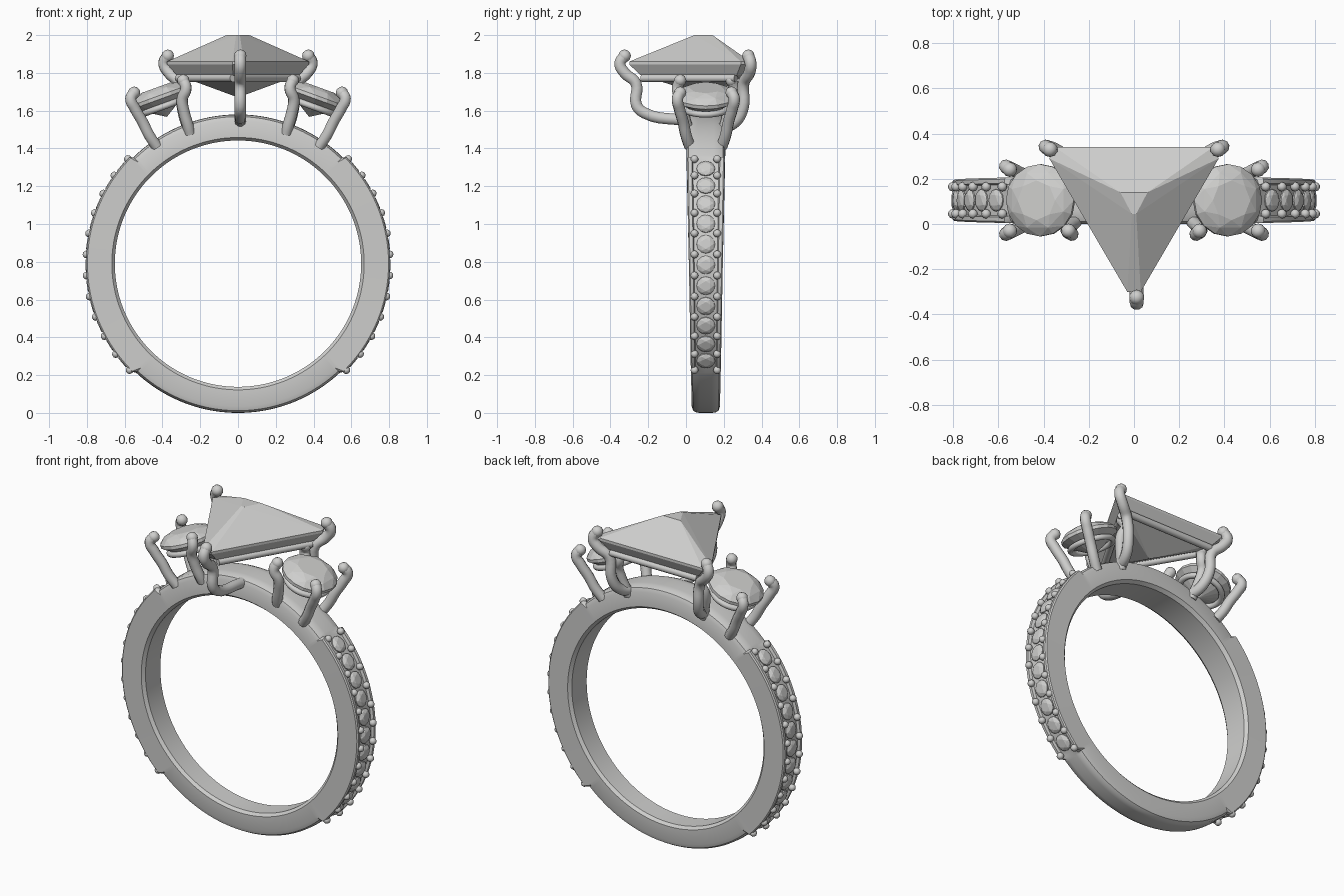
import bpy, bmesh
from math import sin, cos, pi, radians
from mathutils import Matrix, Vector

old = bpy.data.objects.get("Cube")
if old:
    bpy.data.objects.remove(old, do_unlink=True)

metal = bpy.data.materials.new("pale_grey")
metal.use_nodes = True
GREY = (0.62, 0.62, 0.61, 1)
metal.diffuse_color = GREY
metal.node_tree.nodes["Principled BSDF"].inputs["Base Color"].default_value = GREY

CZ, CY = 0.79, 0.105      # ring centre height and depth
PAVE_LOW, PAVE_HIGH = -45.5, 44.5


def activate(ob):
    bpy.ops.object.select_all(action='DESELECT')
    ob.select_set(True)
    bpy.context.view_layer.objects.active = ob


def finish(bm, name, smooth=None):
    """Turn a bmesh into an object, flat unless a smoothing angle is given."""
    bmesh.ops.recalc_face_normals(bm, faces=bm.faces)
    mesh = bpy.data.meshes.new(name)
    bm.to_mesh(mesh)
    bm.free()
    mesh.materials.append(metal)
    ob = bpy.data.objects.new(name, mesh)
    bpy.context.collection.objects.link(ob)
    if smooth:
        activate(ob)
        bpy.ops.object.shade_smooth_by_angle(angle=radians(smooth))
    return ob


def add_hull(bm, points, matrix=Matrix()):
    verts = [bm.verts.new(matrix @ Vector(p)) for p in points]
    bmesh.ops.convex_hull(bm, input=verts)


def add_ball(bm, at, radius):
    bmesh.ops.create_icosphere(bm, subdivisions=2, radius=radius,
                               matrix=Matrix.Translation(at))


def tube(name, points, radius, closed=False, tip=0):
    """Round wire through the points, with an optional ball at its first point."""
    curve = bpy.data.curves.new(name, 'CURVE')
    curve.dimensions = '3D'
    curve.bevel_depth = radius
    curve.bevel_resolution = 3
    curve.resolution_u = 5
    curve.use_fill_caps = True
    spline = curve.splines.new('BEZIER')
    spline.bezier_points.add(len(points) - 1)
    for bp, p in zip(spline.bezier_points, points):
        bp.co = p
        bp.handle_left_type = bp.handle_right_type = 'AUTO'
    spline.use_cyclic_u = closed
    ob = bpy.data.objects.new(name, curve)
    bpy.context.collection.objects.link(ob)
    mesh = bpy.data.meshes.new_from_object(
        ob.evaluated_get(bpy.context.evaluated_depsgraph_get()))
    bpy.data.objects.remove(ob, do_unlink=True)
    bm = bmesh.new()
    bm.from_mesh(mesh)
    bpy.data.meshes.remove(mesh)
    if tip:
        add_ball(bm, points[0], tip)
    return finish(bm, name, 50)


def circle(radius, z, count, turn=0.0):
    return [(radius * cos(2 * pi * (i + turn) / count),
             radius * sin(2 * pi * (i + turn) / count), z) for i in range(count)]


def round_gem(r, n):
    return (circle(r * 0.55, r * 0.28, n) + circle(r * 0.82, r * 0.18, n, 0.5)
            + circle(r, 0, 2 * n) + circle(r, -r * 0.12, 2 * n)
            + [(0, 0, -r * 0.75)])


# Band: half profiles of (radius, share of half width)
INNER = [(0.652, 0.0), (0.652, 0.8), (0.668, 1.0)]
PLAIN = INNER + [(0.755, 1.0), (0.778, 0.9), (0.788, 0.68), (0.79, 0.4), (0.79, 0.0)]
PAVE = INNER + [(0.797, 1.0), (0.804, 0.93), (0.804, 0.74), (0.788, 0.68), (0.788, 0.0)]

half = []
steps = 44
for i in range(steps + 1):
    half.append((PAVE_LOW + (PAVE_HIGH - PAVE_LOW) * i / steps, PAVE))
for i in range(steps + 1):
    a = PAVE_HIGH + 1 + (89 - PAVE_HIGH) * i / steps
    half.append((a, PLAIN))
for i in range(steps + 1):
    half.append((-90 + (PAVE_LOW + 88.5) * i / steps, PLAIN))
angles = {round(a, 3): p for a, p in half}
angles.update({round(180 - a if a > -90 else -90, 3): p for a, p in half})
angles = {(a + 90) % 360: p for a, p in angles.items()}

bm = bmesh.new()
loops = []
for a in sorted(angles):
    t = radians(a - 90)
    width = 0.09 + 0.015 * sin(t)
    prof = angles[a]
    prof = prof + [(r, -w) for r, w in prof[-2:0:-1]]
    loops.append([bm.verts.new((r * cos(t), CY + w * width, CZ + r * sin(t)))
                  for r, w in prof])
for k, ring in enumerate(loops):
    nxt = loops[(k + 1) % len(loops)]
    for j in range(len(ring)):
        m = (j + 1) % len(ring)
        bm.faces.new((ring[j], ring[m], nxt[m], nxt[j]))
finish(bm, "band", 35)

# Small stones and their beads along both shoulders
STONES = 11
pitch = (PAVE_HIGH - PAVE_LOW - 2) / STONES
for side, label in ((1, "left"), (-1, "right")):
    gems, beads = bmesh.new(), bmesh.new()
    for i in range(STONES + 1):
        a = PAVE_LOW + 1 + pitch * i
        t = radians(a)
        for dy in (-0.06, 0.06):
            add_ball(beads, (side * 0.804 * cos(t), CY + dy, CZ + 0.804 * sin(t)), 0.021)
        if i < STONES:
            a += pitch / 2
            t = radians(a)
            place = (Matrix.Translation((side * 0.794 * cos(t), CY, CZ + 0.794 * sin(t)))
                     @ Matrix.Rotation(side * radians(90 - a), 4, 'Y'))
            add_hull(gems, round_gem(0.049, 6), place)
    finish(gems, label + "_shoulder_stones")
    finish(beads, label + "_shoulder_beads", 60)

# Triangular centre stone with clipped corners
MID_Y = 0.13
OUTLINE = [(-0.03, -0.3), (0.03, -0.3), (0.375, 0.29),
           (0.35, 0.34), (-0.35, 0.34), (-0.375, 0.29)]


def outline(scale, z):
    return [(x * scale, MID_Y + (y - MID_Y) * scale, z) for x, y in OUTLINE]


bm = bmesh.new()
table = [(-0.06, 0.14, 2), (0.06, 0.14, 2), (0.01, 0.045, 2), (-0.01, 0.045, 2)]
add_hull(bm, table + outline(1, 1.86) + outline(1, 1.845)
         + outline(0.87, 1.79) + [(0, MID_Y, 1.67)])
finish(bm, "centre_stone")

# Rail under the centre stone
rail = outline(0.84, 1.772)
for i, (p, q) in enumerate(((1, 2), (3, 4), (5, 0))):
    tube("centre_rail_%d" % (i + 1), [rail[p], rail[q]], 0.021)

# Centre prongs
tube("front_prong", [(0.012, -0.325, 1.89), (0.012, -0.35, 1.85), (0.012, -0.325, 1.8),
                     (0.012, -0.265, 1.745), (0.012, -0.262, 1.63),
                     (0.012, -0.22, 1.588), (0.012, -0.02, 1.55), (0.012, 0.06, 1.54)],
     0.031, tip=0.034)
for side, label in ((1, "left"), (-1, "right")):
    path = [(0.372, 0.33, 1.89), (0.392, 0.342, 1.85), (0.365, 0.335, 1.8),
            (0.31, 0.305, 1.745), (0.295, 0.302, 1.62),
            (0.275, 0.26, 1.54), (0.25, 0.17, 1.5)]
    tube(label + "_back_prong", [(side * x, y, z) for x, y, z in path], 0.031, tip=0.034)

# Round side stones, each with a rail and four prongs
OUTER = [(0.55, 0.136, 1.695), (0.568, 0.15, 1.665), (0.545, 0.14, 1.61),
         (0.505, 0.12, 1.54), (0.47, 0.105, 1.47), (0.43, 0.085, 1.41)]
INSIDE = [(0.29, 0.136, 1.76), (0.275, 0.15, 1.72), (0.295, 0.135, 1.66),
          (0.285, 0.118, 1.59), (0.265, 0.1, 1.52), (0.255, 0.085, 1.48)]
for side, label in ((1, "left"), (-1, "right")):
    place = (Matrix.Translation((side * 0.417, CY, 1.68))
             @ Matrix.Rotation(side * radians(20), 4, 'Y'))
    bm = bmesh.new()
    add_hull(bm, round_gem(0.16, 8), place)
    finish(bm, label + "_side_stone")
    tube(label + "_side_rail",
         [place @ Vector(p) for p in circle(0.122, -0.062, 12)], 0.017, closed=True)
    for depth, where in ((-1, "front"), (1, "back")):
        for path, kind in ((OUTER, "outer"), (INSIDE, "inner")):
            tube("%s_%s_%s_side_prong" % (label, where, kind),
                 [(side * x, CY + depth * y, z) for x, y, z in path], 0.03, tip=0.033)
